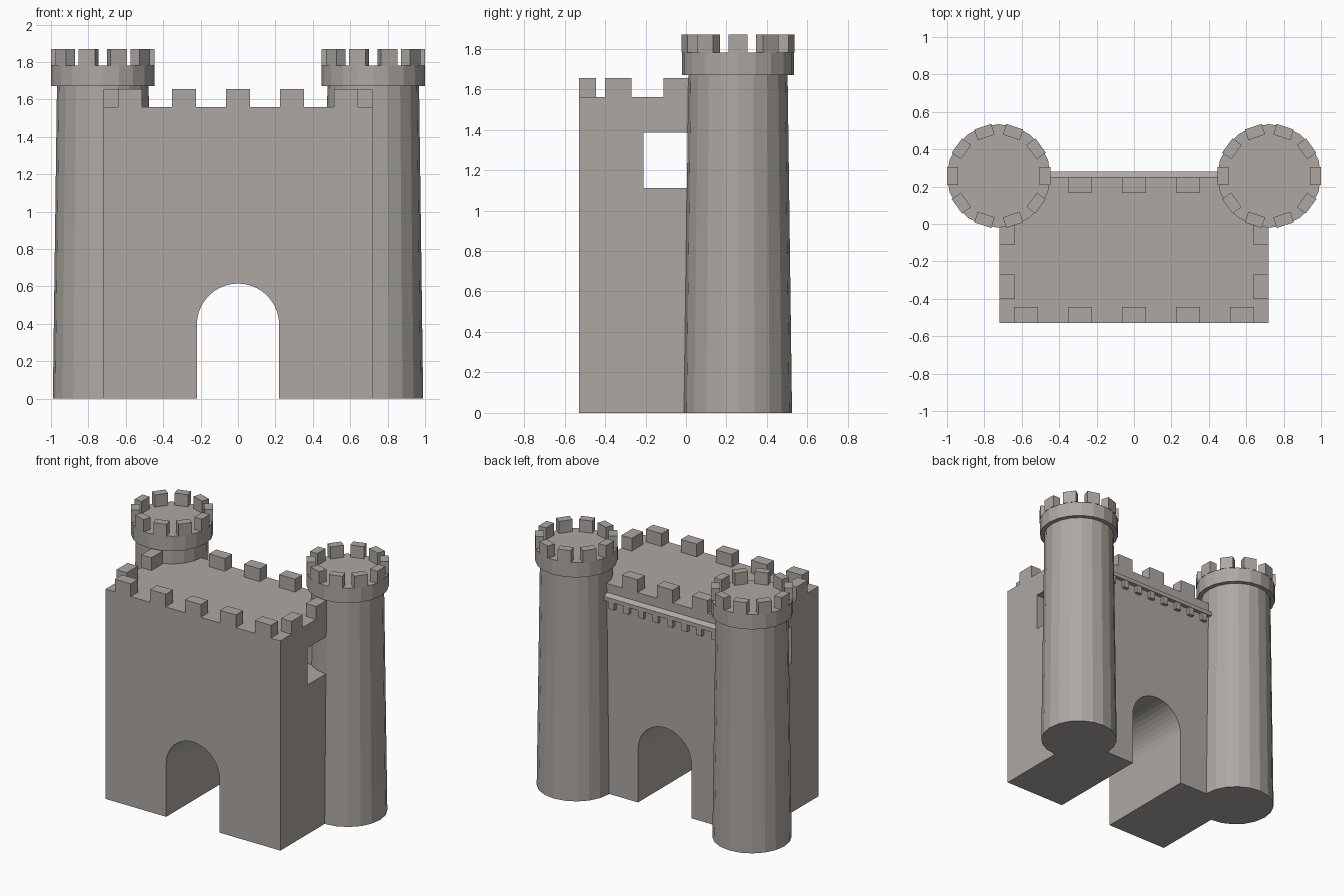
import bpy, bmesh
from math import cos, sin, pi
from mathutils import Matrix, Vector

old = bpy.data.objects.get("Cube")
if old:
    bpy.data.objects.remove(old, do_unlink=True)

stone = bpy.data.materials.new("warm grey stone")
stone.use_nodes = True
COLOUR = (0.42, 0.39, 0.36, 1)
stone.diffuse_color = COLOUR
stone.node_tree.nodes["Principled BSDF"].inputs["Base Color"].default_value = COLOUR


def finish(name, bm):
    bmesh.ops.recalc_face_normals(bm, faces=bm.faces)
    mesh = bpy.data.meshes.new(name)
    bm.to_mesh(mesh)
    bm.free()
    mesh.materials.append(stone)
    obj = bpy.data.objects.new(name, mesh)
    bpy.context.collection.objects.link(obj)
    return obj


def add_box(bm, centre, size, turn=0):
    m = (Matrix.Translation(centre) @ Matrix.Rotation(turn, 4, 'Z')
         @ Matrix.Diagonal((*size, 1)))
    bmesh.ops.create_cube(bm, size=1, matrix=m)


def add_drum(bm, x, y, z0, z1, r0, r1, sides=20):
    bmesh.ops.create_cone(bm, cap_ends=True, segments=sides, radius1=r0, radius2=r1,
                          depth=z1 - z0, matrix=Matrix.Translation((x, y, (z0 + z1) / 2)))


def extrude_profile(name, points, direction):
    bm = bmesh.new()
    face = bm.faces.new([bm.verts.new(p) for p in points])
    new = bmesh.ops.extrude_face_region(bm, geom=[face])["geom"]
    bmesh.ops.translate(bm, vec=direction,
                        verts=[v for v in new if isinstance(v, bmesh.types.BMVert)])
    return finish(name, bm)


HALF, FRONT, BACK, ROOF = 0.72, -0.53, 0.25, 1.56

# Gatehouse block with an arched passage from front to back
ARCH, SPRING = 0.22, 0.395
outline = [(-HALF, 0), (-HALF, ROOF), (HALF, ROOF), (HALF, 0), (ARCH, 0)]
outline += [(ARCH * cos(pi * i / 20), SPRING + ARCH * sin(pi * i / 20)) for i in range(21)]
outline += [(-ARCH, 0)]
gatehouse = extrude_profile("gatehouse", [(x, FRONT, z) for x, z in outline],
                            Vector((0, BACK - FRONT, 0)))

# Square opening running through both side walls
bm = bmesh.new()
add_box(bm, (0, -0.07, 1.248), (2, 0.28, 0.275))
cutter = finish("window_cutter", bm)
cutter.hide_render = True
cutter.hide_viewport = True
cutter.display_type = 'WIRE'
cut = gatehouse.modifiers.new("side windows", 'BOOLEAN')
cut.operation = 'DIFFERENCE'
cut.solver = 'EXACT'
cut.object = cutter

# Roof battlements
LONG, DEEP, TALL = 0.13, 0.085, 0.095
bm = bmesh.new()
for i in range(-2, 3):
    add_box(bm, (i * 0.2885, FRONT + DEEP / 2, ROOF + TALL / 2), (LONG, DEEP, TALL))
for i in range(-1, 2):
    add_box(bm, (i * 0.2885, BACK - DEEP / 2, ROOF + TALL / 2), (LONG, DEEP, TALL))
for side in (-1, 1):
    for y in (-0.335, -0.045):
        add_box(bm, (side * (HALF - DEEP / 2), y, ROOF + TALL / 2), (DEEP, LONG, TALL))
finish("roof_battlements", bm)

# Sloped ledge and its small brackets on the back wall
ledge = [(BACK - 0.01, 1.445), (BACK + 0.03, 1.445), (BACK + 0.03, 1.475),
         (BACK, 1.495), (BACK - 0.01, 1.495)]
extrude_profile("back_ledge", [(-0.6, y, z) for y, z in ledge], Vector((1.2, 0, 0)))
bm = bmesh.new()
for i in range(8):
    add_box(bm, ((i - 3.5) * 0.12, BACK + 0.008, 1.42), (0.045, 0.036, 0.06))
finish("ledge_brackets", bm)

# Two round corner towers with crowns and battlements
for side, label in ((1, "left"), (-1, "right")):
    x, y = side * 0.723, 0.257
    bm = bmesh.new()
    add_drum(bm, x, y, 0, 1.68, 0.267, 0.245)
    finish(label + "_tower", bm)
    bm = bmesh.new()
    add_drum(bm, x, y, 1.67, 1.78, 0.277, 0.277)
    finish(label + "_tower_crown", bm)
    bm = bmesh.new()
    for i in range(10):
        a = 2 * pi * i / 10
        add_box(bm, (x + 0.247 * cos(a), y + 0.247 * sin(a), 1.825),
                (0.06, 0.095, 0.09), a)
    finish(label + "_tower_battlements", bm)
